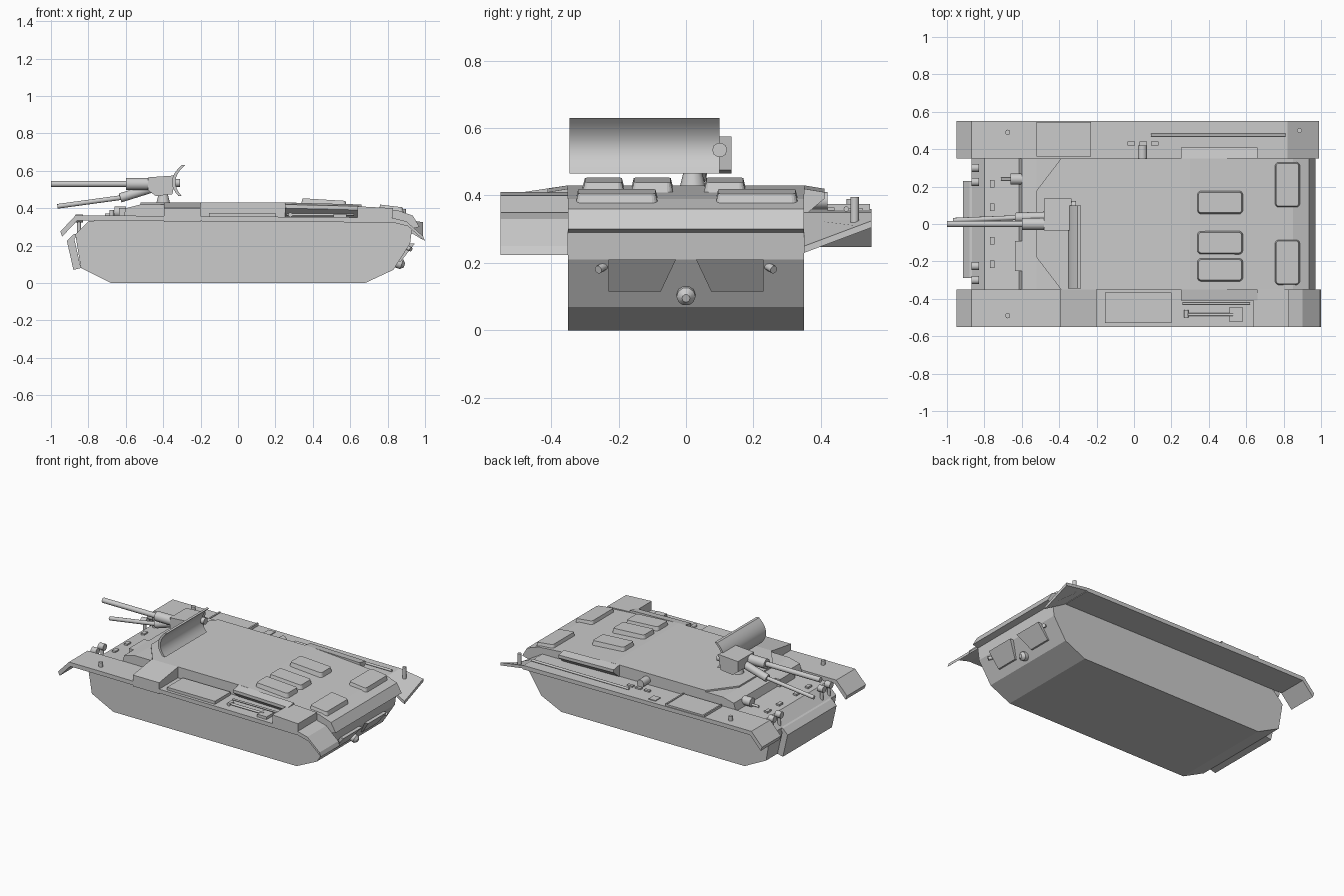
import bpy, bmesh, math
from mathutils import Vector

# Shared levels and half widths
HULL, EDGE = .35, .55
DECK, ROOF = .35, .43

cube = bpy.data.objects.get("Cube")
if cube:
    bpy.data.objects.remove(cube, do_unlink=True)

grey = bpy.data.materials.new("armour grey")
grey.use_nodes = True
colour = (.6, .6, .6, 1)
grey.diffuse_color = colour
grey.node_tree.nodes["Principled BSDF"].inputs["Base Color"].default_value = colour


def finish(name, bm, smooth=False):
    """Turn a bmesh into a named grey object."""
    bmesh.ops.recalc_face_normals(bm, faces=bm.faces)
    mesh = bpy.data.meshes.new(name)
    bm.to_mesh(mesh)
    bm.free()
    mesh.materials.append(grey)
    part = bpy.data.objects.new(name, mesh)
    bpy.context.collection.objects.link(part)
    if smooth:
        bpy.ops.object.select_all(action='DESELECT')
        part.select_set(True)
        bpy.context.view_layer.objects.active = part
        bpy.ops.object.shade_smooth_by_angle(angle=math.radians(40))


def loft(name, start, end, smooth=False):
    """Solid between two matching outlines."""
    bm = bmesh.new()
    first = [bm.verts.new(point) for point in start]
    last = [bm.verts.new(point) for point in end]
    bm.faces.new(first)
    bm.faces.new(reversed(last))
    for i in range(len(first)):
        bm.faces.new((first[i - 1], last[i - 1], last[i], first[i]))
    finish(name, bm, smooth)


def prism(name, profile, right, left, smooth=False):
    """Side profile of x and z carried across the width."""
    loft(name, [(x, right, z) for x, z in profile],
         [(x, left, z) for x, z in profile], smooth)


def sheet(name, path, right, left, shift, smooth=False):
    """Bent plate: a path thickened by a shift in x and z."""
    dx, dz = shift
    back = [(x + dx, z + dz) for x, z in reversed(path)]
    prism(name, path + back, right, left, smooth)


def slab(name, rear_front, right_left, height, slope=0, base=DECK):
    """Box standing on a base, its top falling towards the rear."""
    front, rear = rear_front
    top = base + height
    prism(name, [(front, base), (rear, base), (rear, top - slope), (front, top)], *right_left)


def rod(name, start, end, radius, tip=None):
    start, end = Vector(start), Vector(end)
    axis = end - start
    bm = bmesh.new()
    bmesh.ops.create_cone(bm, cap_ends=True, segments=10, radius1=radius,
                          radius2=tip or radius, depth=axis.length)
    turn = Vector((0, 0, 1)).rotation_difference(axis)
    for vert in bm.verts:
        vert.co = turn @ vert.co + (start + end) / 2
    finish(name, bm, True)


def hatch(name, centre, size, slope, lift=.02, corner=.025):
    """Rounded lid with bevelled rim, tilted to lie on the roof."""
    def rim(radius, rise):
        points = []
        for step in range(16):
            angle = math.tau * (step + .5) / 16
            c, s = math.cos(angle), math.sin(angle)
            x = math.copysign(size[0] / 2 - corner, c) + radius * c
            y = math.copysign(size[1] / 2 - corner, s) + radius * s
            points.append((centre[0] + x, centre[1] + y, centre[2] + rise - slope * x))
        return points
    loft(name, rim(corner, -lift), rim(corner * .6, lift))


# Hull with sloping rear roof and overhanging tail
hull_profile = [(-.68, 0), (.68, 0), (.83, .07), (.92, .21), (.93, .29), (.97, .3),
                (.935, .36), (.85, .39), (.3, ROOF), (-.3, ROOF), (-.3, DECK),
                (-.6, DECK), (-.8, .33), (-.87, .26), (-.84, .08)]
prism("hull", hull_profile, -HULL, HULL)

# Sloped front of the upper hull under a roof with cut corners
prism("front_slope", [(-.62, .33), (-.6, .4), (-.52, .42), (-.3, .42), (-.3, .33)], -HULL, HULL)
half = [(-.3, HULL), (-.39, HULL), (-.52, .18)]
roof = half + [(x, -y) for x, y in reversed(half)]
loft("front_roof", [(x, y, .4) for x, y in roof], [(x, y, ROOF) for x, y in roof])

# Folding plate on the bow
sheet("bow_plate", [(-.88, .07), (-.915, .225), (-.88, .26)], -.29, .23, (.04, .01))

# Fenders: the right flap bends down, the left one is twisted
run = [(-.95, .275), (-.87, .36), (-.6, .36), (.82, DECK)]
bend = [(.9, .33), (.99, .25)]
gauge = (.01, -.027)
sheet("left_fender", run, HULL, EDGE, gauge)
sheet("right_fender", run + bend, -EDGE, -HULL, gauge)
flap = [(.82, HULL, DECK), (.82, EDGE, DECK), (.99, EDGE, .325), (.99, HULL, .25)]
loft("left_rear_flap", [(x, y, z - .02) for x, y, z in flap], flap)

# Matching parts on both sides
for side, s in (("left", 1), ("right", -1)):
    rod(side + "_fender_marker", (-.675, s * .49, DECK), (-.675, s * .49, .39), .014)
    louvre = [(HULL, DECK), (.41, .4), (.41, .42), (HULL, ROOF)]
    loft(side + "_louvre", [(.25, s * y, z) for y, z in louvre],
         [(.66, s * y, z - .01) for y, z in louvre])
    for inner in (.225, .3):
        rod(side + "_deck_post", (-.85, s * inner, .27), (-.85, s * inner, .36), .01)
        rod(side + "_deck_lamp", (-.87, s * inner, .345), (-.83, s * inner, .345), .022)
    for inner in (.09, .215):
        slab(side + "_deck_hinge", (-.77, -.745), (s * inner - .02, s * inner + .02), .02, base=.325)
    # Wedge intake and hook on the tail
    upper = [(.89, .03), (.945, .03), (.945, .23), (.89, .23)]
    lower = [(.84, .075), (.87, .075), (.87, .23), (.84, .23)]
    loft(side + "_rear_intake", [(x, s * y, .21) for x, y in upper],
         [(x, s * y, .115) for x, y in lower])
    rod(side + "_rear_hook", (.89, s * .235, .195), (.925, s * .26, .18), .012)

# Fender stowage
slab("left_front_bin", (-.51, -.24), (.36, .545), .02)
for x in (-.52, -.24):
    slab("bin_strap", (x, x + .01), (.36, .545), .025)
slab("right_middle_bin", (-.155, .2), (-.53, -.365), .025)
cover = [(-HULL, .325), (-HULL, ROOF), (-EDGE, .4), (-EDGE, .325)]
loft("right_front_bin", [(-.395, y, z) for y, z in cover], [(-.2, y, z) for y, z in cover])
slab("right_rear_bin", (.64, .83), (-EDGE, -HULL), .06, slope=.01)
rod("left_cleaning_rod", (.09, .475, .36), (.81, .475, .36), .008)
rod("left_rear_marker", (.885, .5, .32), (.885, .5, .395), .013)
rod("left_vent", (.045, HULL, .385), (.045, .42, .385), .026)
slab("tool_block", (-.14, -.09), (.47, .525), .012)
for x in (-.015, .05, .11):
    slab("tool_clip", (x - .02, x + .02), (.42, .44), .015)
rod("shovel_handle", (.29, -.485, .365), (.53, -.485, .365), .008)
rod("shovel_grip", (.28, -.5, .365), (.28, -.46, .365), .012)
slab("shovel_blade", (.51, .58), (-.525, -.445), .02)
rod("tow_bar", (.26, -.425, .365), (.62, -.425, .365), .006)

# Roof and rear hatches
for y in (.115, -.1, -.245):
    hatch("roof_hatch", (.46, y, .426), (.25, .13), slope=.06)
for y in (.21, -.205):
    hatch("rear_roof_hatch", (.82, y, .392), (.14, .25), slope=.12)

# Tow hitch
rod("tow_hitch_base", (.83, 0, .115), (.875, 0, .1), .028)
rod("tow_hitch_tip", (.875, 0, .1), (.89, 0, .095), .028, tip=.012)

# Front headlamp and vision block
rod("left_headlamp", (-.66, .24, .38), (-.6, .24, .38), .03)
rod("left_headlamp_arm", (-.71, .24, .365), (-.62, .24, .365), .008)
slab("right_vision_block", (-.635, -.6), (-.25, -.09), .05)

# Gun mount with two barrels
rod("mount_post", (-.4, .02, .42), (-.4, .02, .48), .04, tip=.025)
prism("gun_cradle", [(-.48, .495), (-.44, .465), (-.35, .475), (-.335, .575), (-.48, .565)], -.035, .135)
rod("upper_barrel", (-1, 0, .53), (-.58, 0, .53), .017)
rod("upper_sleeve", (-.6, 0, .53), (-.47, 0, .53), .033)
rod("lower_barrel", (-.965, .02, .41), (-.6, .035, .46), .013)
rod("lower_sleeve", (-.63, .035, .455), (-.47, .04, .505), .026)

# Curved shield behind the guns
heights = [i / 10 for i in range(11)]
arc = [(.17 * (t - .45) ** 2 - .335, .465 + .165 * t) for t in heights]
sheet("gun_shield", arc, -.345, .1, (-.018, 0), smooth=True)
rod("shield_sight", (-.37, .1, .535), (-.31, .1, .535), .022)
